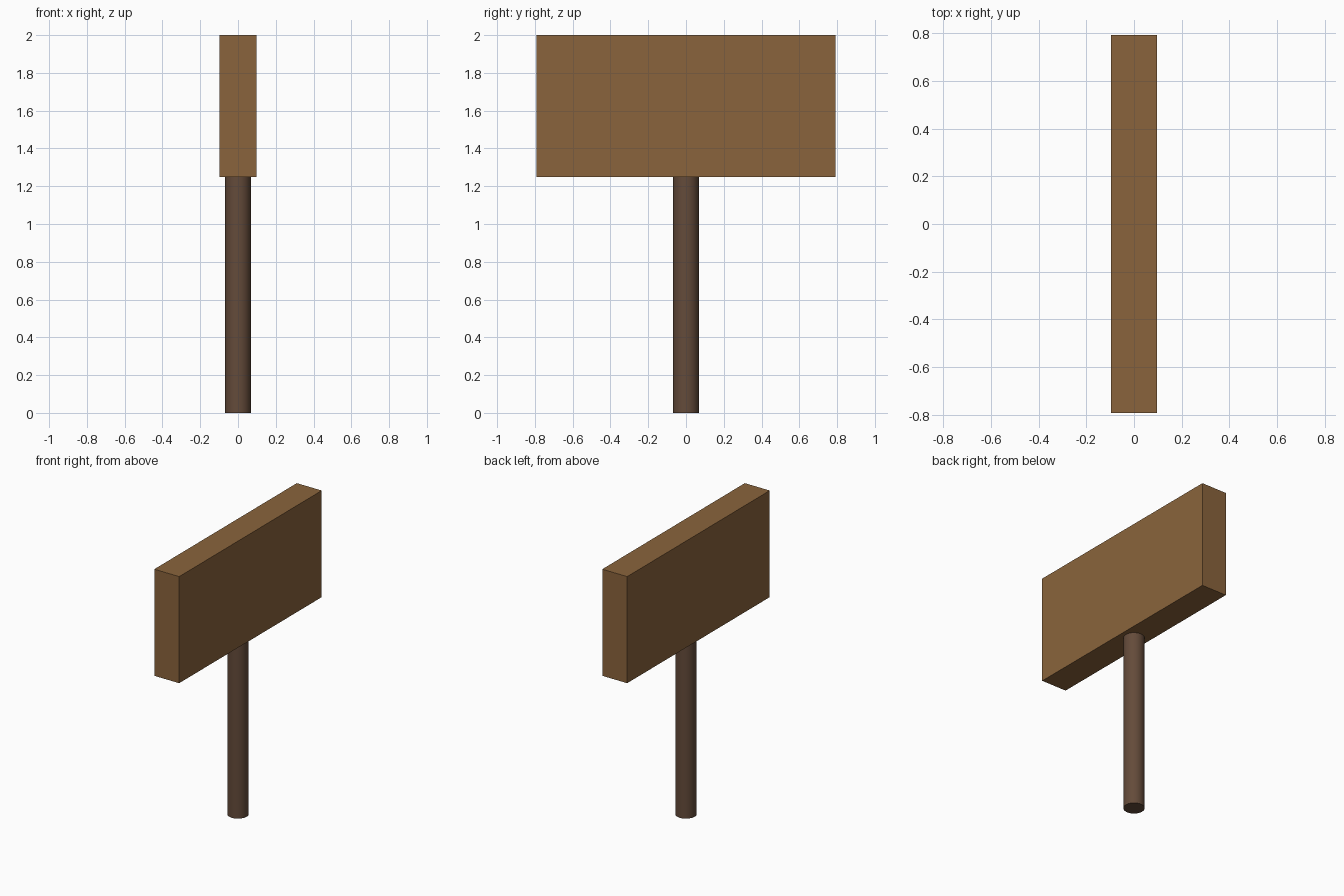
import bpy
import math

if "Cube" in bpy.data.objects:
    bpy.data.objects.remove(bpy.data.objects["Cube"])


def paint(obj, name, color):
    mat = bpy.data.materials.new(name)
    mat.diffuse_color = (*color, 1.0)
    mat.use_nodes = True
    mat.node_tree.nodes["Principled BSDF"].inputs["Base Color"].default_value = mat.diffuse_color
    obj.data.materials.append(mat)


BOARD_BOTTOM, BOARD_TOP = 1.25, 2.0

# Round post from the ground to the underside of the board
bpy.ops.mesh.primitive_cylinder_add(vertices=32, radius=0.068, depth=BOARD_BOTTOM,
                                    location=(0, 0, BOARD_BOTTOM / 2))
post = bpy.context.object
post.name = "post"
bpy.ops.object.shade_smooth_by_angle(angle=math.radians(30))
paint(post, "dark_wood", (0.127, 0.07, 0.042))

# Thick rectangular sign board, its wide faces towards -x and +x
bpy.ops.mesh.primitive_cube_add(size=1, location=(0, 0, (BOARD_BOTTOM + BOARD_TOP) / 2))
board = bpy.context.object
board.name = "sign_board"
board.scale = (0.194, 1.585, BOARD_TOP - BOARD_BOTTOM)
bpy.ops.object.transform_apply(location=False, rotation=False, scale=True)
paint(board, "light_wood", (0.255, 0.127, 0.045))
